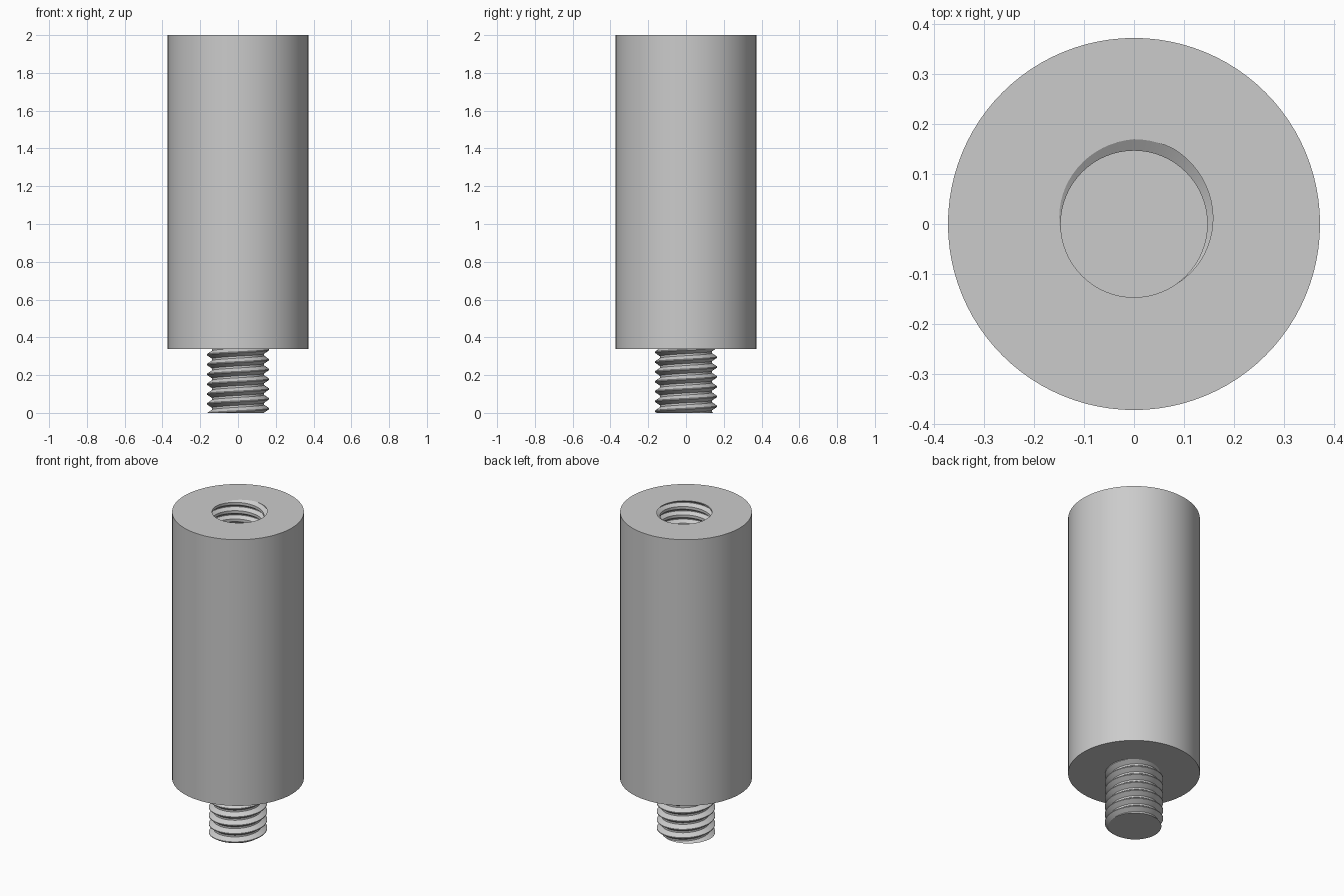
import bpy, bmesh, math

if "Cube" in bpy.data.objects:
    bpy.data.objects.remove(bpy.data.objects["Cube"], do_unlink=True)

RADIUS, SHOULDER, TOP = 0.373, 0.338, 2.0
PITCH, SEGMENTS = 0.052, 64
HOLE_DEPTH = 0.45

steel = bpy.data.materials.new("grey steel")
steel.use_nodes = True
colour = (0.6, 0.6, 0.6, 1)
steel.diffuse_color = colour
steel.node_tree.nodes["Principled BSDF"].inputs["Base Color"].default_value = colour


def edges_at(bm, z):
    return [e for e in bm.edges if e.is_boundary
            and all(abs(v.co.z - z) < 1e-5 for v in e.verts)]


def add_thread(bm, profile, low, high, crest_angle, crest_z):
    """Sweep a one-pitch profile up a right-handed helix, trimmed flat at both ends."""
    turns = math.ceil((high - low) / PITCH) + 4
    count = len(profile)
    base = crest_z + PITCH * (math.floor((low - crest_z) / PITCH) - 2)
    base -= PITCH * crest_angle / math.tau
    columns = []
    for i in range(SEGMENTS):
        a = math.tau * i / SEGMENTS
        columns.append([bm.verts.new((
            profile[k % count][1] * math.cos(a),
            profile[k % count][1] * math.sin(a),
            base + PITCH * (k // count + profile[k % count][0] + i / SEGMENTS)))
            for k in range(turns * count)])
    for i in range(SEGMENTS):
        # The last column joins the first one pitch higher
        shift = count if i == SEGMENTS - 1 else 0
        a, b = columns[i], columns[(i + 1) % SEGMENTS]
        for k in range(turns * count - 1 - shift):
            bm.faces.new((a[k], b[k + shift], b[k + 1 + shift], a[k + 1]))
    for z, up in ((low, -1), (high, 1)):
        bmesh.ops.bisect_plane(bm, geom=bm.verts[:] + bm.edges[:] + bm.faces[:],
                               plane_co=(0, 0, z), plane_no=(0, 0, up),
                               clear_outer=True, dist=1e-6)
    bmesh.ops.remove_doubles(bm, verts=bm.verts[:], dist=1e-5)


def finish(name, bm):
    bmesh.ops.recalc_face_normals(bm, faces=bm.faces[:])
    mesh = bpy.data.meshes.new(name)
    bm.to_mesh(mesh)
    bm.free()
    mesh.materials.append(steel)
    part = bpy.data.objects.new(name, mesh)
    bpy.context.collection.objects.link(part)
    bpy.ops.object.select_all(action="DESELECT")
    part.select_set(True)
    bpy.context.view_layer.objects.active = part
    bpy.ops.object.shade_smooth_by_angle(angle=math.radians(30))


# Male threaded stud: narrow crest, narrow root, sloping flanks
bm = bmesh.new()
add_thread(bm, [(0.0, 0.165), (0.1, 0.165), (0.45, 0.138), (0.65, 0.138)],
           0, SHOULDER, math.radians(225), 0)
for z in (0, SHOULDER):
    bmesh.ops.triangle_fill(bm, edges=edges_at(bm, z), use_beauty=True)
finish("threaded_stud", bm)

# Cylindrical body with a blind threaded hole in its top
bm = bmesh.new()
add_thread(bm, [(0.0, 0.17), (0.08, 0.17), (0.4, 0.147), (0.72, 0.147)],
           TOP - HOLE_DEPTH, TOP, math.radians(90), TOP)
bmesh.ops.triangle_fill(bm, edges=edges_at(bm, TOP - HOLE_DEPTH), use_beauty=True)
rings = [bmesh.ops.create_circle(bm, segments=96, radius=RADIUS)["verts"]
         for _ in range(2)]
for ring, z in zip(rings, (SHOULDER, TOP)):
    for v in ring:
        v.co.z = z
lower, upper = rings
for i in range(len(lower)):
    j = (i + 1) % len(lower)
    bm.faces.new((lower[i], lower[j], upper[j], upper[i]))
bm.faces.new(lower[::-1])
bmesh.ops.triangle_fill(bm, edges=edges_at(bm, TOP), use_beauty=True)
finish("body", bm)
